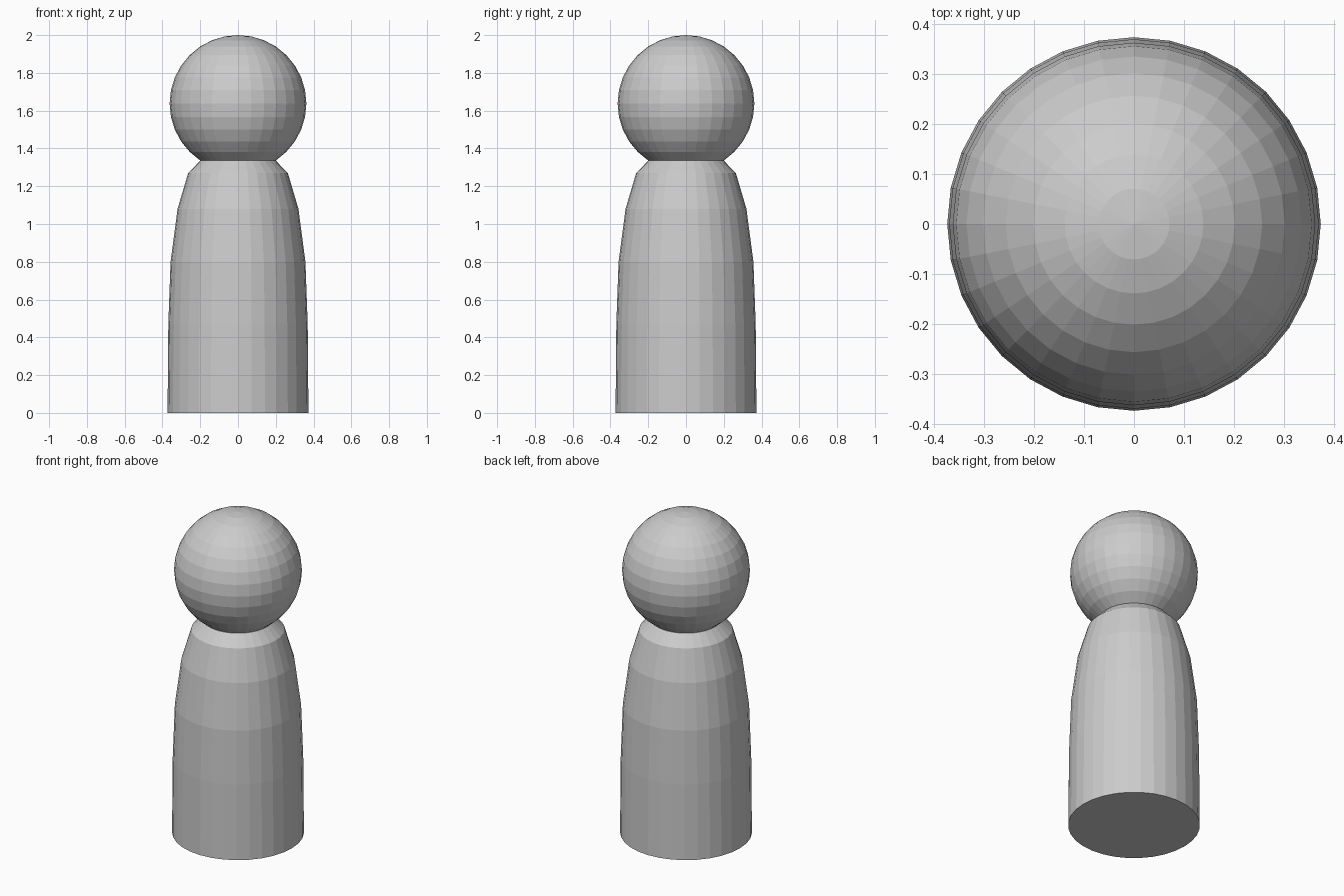
import bpy
import bmesh
from math import cos, sin, tau

cube = bpy.data.objects.get("Cube")
if cube:
    bpy.data.objects.remove(cube, do_unlink=True)

SIDES = 32

# One plain grey for the whole figure
grey = bpy.data.materials.new("plain_grey")
grey.use_nodes = True
colour = (0.6, 0.6, 0.6, 1)
grey.diffuse_color = colour
grey.node_tree.nodes["Principled BSDF"].inputs["Base Color"].default_value = colour


def add_part(name, bm):
    bmesh.ops.recalc_face_normals(bm, faces=bm.faces)
    mesh = bpy.data.meshes.new(name)
    bm.to_mesh(mesh)
    bm.free()
    mesh.materials.append(grey)
    part = bpy.data.objects.new(name, mesh)
    bpy.context.collection.objects.link(part)
    return part


# Body: turned profile of (radius, height), closed at both ends
profile = [(0.373, 0), (0.369, 0.47), (0.357, 0.8),
           (0.32, 1.08), (0.264, 1.27), (0.2, 1.335)]
bm = bmesh.new()
rings = [[bm.verts.new((r * cos(tau * i / SIDES), r * sin(tau * i / SIDES), z))
          for i in range(SIDES)] for r, z in profile]
for low, high in zip(rings, rings[1:]):
    for i in range(SIDES):
        j = (i + 1) % SIDES
        bm.faces.new((low[i], low[j], high[j], high[i]))
bm.faces.new(rings[0])
bm.faces.new(rings[-1])
add_part("body", bm)

# Head: faceted ball resting in the neck opening
bm = bmesh.new()
bmesh.ops.create_uvsphere(bm, u_segments=SIDES, v_segments=16, radius=0.362)
head = add_part("head", bm)
head.location.z = 1.638
